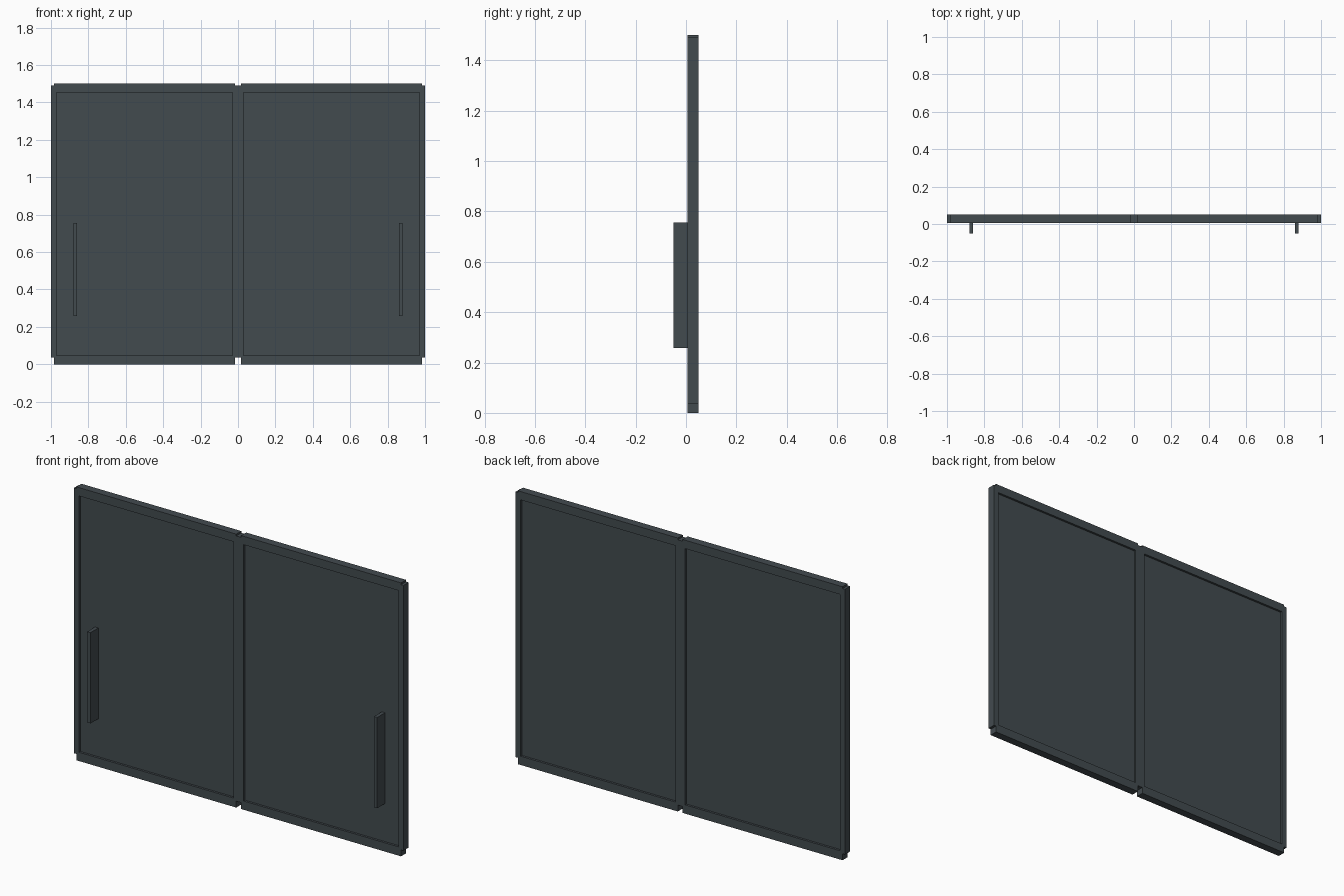
import bpy

cube = bpy.data.objects.get("Cube")
if cube:
    bpy.data.objects.remove(cube, do_unlink=True)

# Single dark slate finish
COLOUR = (0.055, 0.07, 0.078, 1)
slate = bpy.data.materials.new("dark_slate")
slate.use_nodes = True
slate.diffuse_color = COLOUR
bsdf = next(n for n in slate.node_tree.nodes if n.type == 'BSDF_PRINCIPLED')
bsdf.inputs["Base Color"].default_value = COLOUR


def box(name, x, y, z):
    """Flat-shaded box from its (min, max) extent on each axis."""
    spans = (x, y, z)
    bpy.ops.mesh.primitive_cube_add(size=1, location=[sum(s) / 2 for s in spans])
    obj = bpy.context.object
    obj.name = name
    obj.scale = [abs(b - a) for a, b in spans]
    bpy.ops.object.transform_apply(location=False, rotation=False, scale=True)
    obj.data.materials.append(slate)
    return obj


FRAME_Y = (0.006, 0.05)
STILE_Z = (0.035, 1.49)


# Two mirrored door leaves
for side, s in (("left", 1), ("right", -1)):
    def part(name, x0, x1, y, z):
        return box(f"{side}_{name}", (s * x0, s * x1), y, z)

    # Upright stiles
    part("inner_stile", 0, 0.03, FRAME_Y, STILE_Z)
    part("outer_stile", 0.97, 1, FRAME_Y, STILE_Z)

    # Rails run halfway over the stiles
    part("bottom_rail", 0.015, 0.985, FRAME_Y, (0, 0.048))
    part("top_rail", 0.015, 0.985, FRAME_Y, (1.454, 1.5))

    # Recessed panel and upright pull handle
    part("panel", 0.02, 0.98, (0.018, 0.038), (0.04, 1.46))
    part("handle", 0.86, 0.88, (-0.05, 0.02), (0.257, 0.755))
